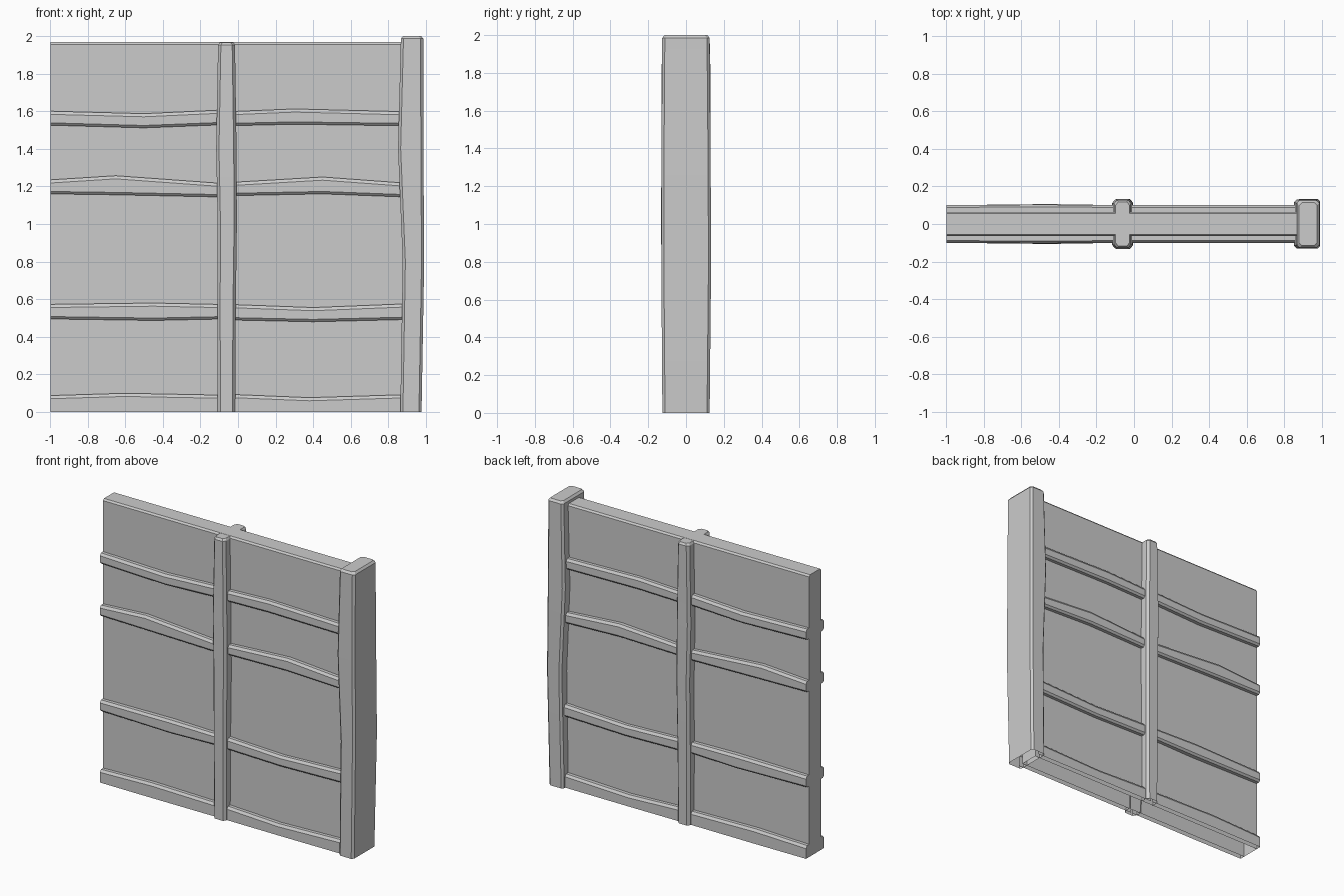
import bpy, bmesh
from mathutils import Vector

if "Cube" in bpy.data.objects:
    bpy.data.objects.remove(bpy.data.objects["Cube"])


def loft(name, rings, closed=False, caps=()):
    """Skin equal-length point rings; caps lists ring indices to close."""
    bm = bmesh.new()
    rows = [[bm.verts.new(p) for p in r] for r in rings]
    n = len(rows[0])
    for a, b in zip(rows, rows[1:]):
        for i in range(n if closed else n - 1):
            j = (i + 1) % n
            bm.faces.new((a[i], a[j], b[j], b[i]))
    for c in caps:
        bm.faces.new(rows[c])
    bmesh.ops.recalc_face_normals(bm, faces=bm.faces)
    mid = sum((v.co for v in bm.verts), Vector()) / len(bm.verts)
    if sum(f.calc_area() * f.normal.dot(f.calc_center_median() - mid) for f in bm.faces) < 0:
        bmesh.ops.reverse_faces(bm, faces=bm.faces)
    me = bpy.data.meshes.new(name)
    bm.to_mesh(me)
    bm.free()
    ob = bpy.data.objects.new(name, me)
    bpy.context.collection.objects.link(ob)
    bpy.ops.object.select_all(action='DESELECT')
    ob.select_set(True)
    bpy.context.view_layer.objects.active = ob
    bpy.ops.object.shade_smooth_by_angle(angle=0.4)
    return ob


T = 0.065   # half thickness of the wall panel

# Wall panel: chamfered top, open underneath
section = [(-T, 0), (-T, 1.955), (-T + .01, 1.967), (T - .01, 1.967), (T, 1.955), (T, 0)]
loft("wall_panel", [[(x, y, z) for y, z in section] for x in (-0.997, 0.9)], caps=(0, -1))


# Rails: hand-hewn strips, stations are (x, top z, bottom z, face y)
def rail(name, stations, side, end_cap, grounded):
    rings = []
    for x, zt, zb, d in stations:
        p = [(T, zt), (d - .012, zt), (d, zt - .017)]
        p += [(d, 0), (T, 0)] if grounded else [(d, zb + .013), (d - .012, zb), (T, zb)]
        if grounded:
            p = p[:4]
        rings.append([(x, side * y, z) for y, z in p])
    if grounded and end_cap:
        # closed outer end reaches back to the panel
        for r in rings:
            r.append((r[0][0], side * T, 0))
        ob = loft(name, [r for r in rings], caps=(0,))
        bm = bmesh.new()
        bm.from_mesh(ob.data)
        under = [f for f in bm.faces if f.normal.z < -.9]
        bmesh.ops.delete(bm, geom=under, context='FACES')
        bm.to_mesh(ob.data)
        bm.free()
    else:
        loft(name, rings, caps=(0,) if end_cap else ())


left = [
    [(-.997, 1.60, 1.525, .10), (-.5, 1.587, 1.511, .103), (-.07, 1.607, 1.528, .10)],
    [(-.997, 1.235, 1.16, .10), (-.65, 1.257, 1.155, .102), (-.07, 1.215, 1.143, .10)],
    [(-.997, .573, .495, .10), (-.45, .58, .487, .106), (-.07, .572, .495, .10)],
    [(-.997, .088, 0, .10), (-.6, .10, 0, .102), (-.07, .09, 0, .10)],
]
right = [
    [(-.06, 1.597, 1.522, .10), (.3, 1.612, 1.53, .10), (.9, 1.597, 1.522, .10)],
    [(-.06, 1.22, 1.15, .10), (.45, 1.25, 1.16, .102), (.9, 1.217, 1.143, .10)],
    [(-.06, .573, .49, .10), (.4, .556, .48, .10), (.9, .576, .492, .10)],
    [(-.06, .095, 0, .10), (.38, .077, 0, .102), (.9, .093, 0, .10)],
]
for tag, side in (("front", -1), ("back", 1)):
    for i in range(4):
        rail(f"{tag}_left_rail_{i + 1}", left[i], side, True, i == 3)
        rail(f"{tag}_right_rail_{i + 1}", right[i], side, False, i == 3)

# Centre post halves: stations are (z, left x, right x, face y)
post = [(0, -.108, -.015, .125), (.55, -.11, -.012, .128), (1.0, -.108, -.006, .132),
        (1.4, -.116, -.008, .13), (1.952, -.106, -.016, .128)]
for tag, side in (("front", -1), ("back", 1)):
    rings = []
    for z, a, b, d in post + [(1.966, -.098, -.024, .118)]:
        p = [(a, T - .01), (a, d - .018), (a + .015, d), (b - .015, d), (b, d - .018), (b, T - .01)]
        rings.append([(x, side * y, z) for x, y in p])
    loft(f"{tag}_centre_post", rings, caps=(-1,))

# End post: (z, left x, right x, front y, back y, inset)
end = [(0, .863, .976, -.125, .125, 0), (.8, .876, .99, -.131, .133, 0),
       (1.4, .851, .986, -.13, .13, 0), (1.985, .866, .985, -.126, .125, 0),
       (2.0, .866, .985, -.126, .125, .012)]
rings = []
for z, a, b, f, k, s in end:
    a, b, f, k, c = a + s, b - s, f + s, k - s, .014
    p = [(a, f + c), (a + c, f), (b - c, f), (b, f + c), (b, k - c), (b - c, k), (a + c, k), (a, k - c)]
    rings.append([(x, y, z) for x, y in p])
loft("end_post", rings, closed=True, caps=(-1,))
